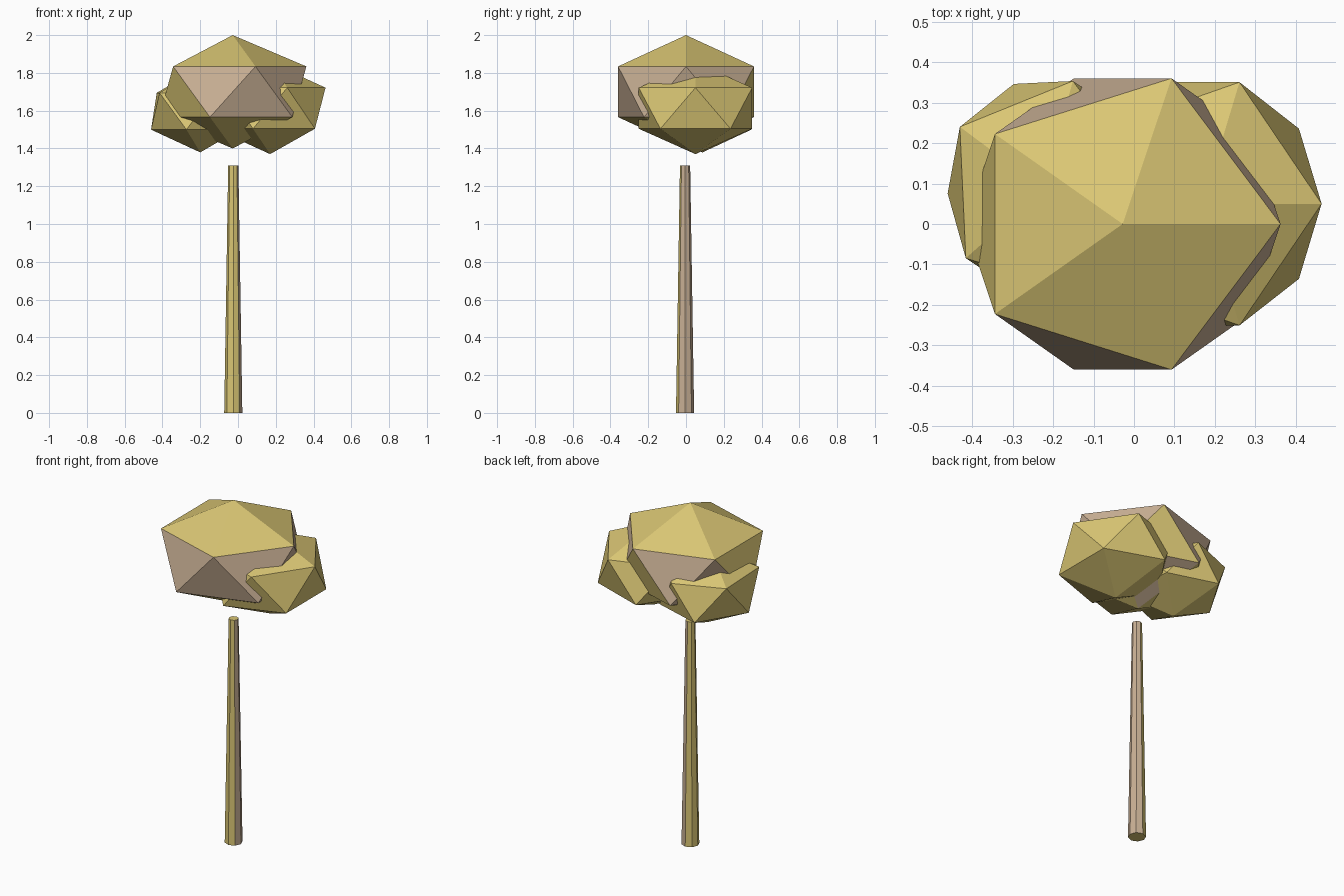
import bpy
import bmesh
import math
from mathutils import Matrix

cube = bpy.data.objects.get("Cube")
if cube:
    bpy.data.objects.remove(cube, do_unlink=True)


def make_material(name, rgb):
    mat = bpy.data.materials.new(name)
    mat.use_nodes = True
    color = (*rgb, 1.0)
    mat.diffuse_color = color
    bsdf = next(n for n in mat.node_tree.nodes if n.type == 'BSDF_PRINCIPLED')
    bsdf.inputs["Base Color"].default_value = color
    bsdf.inputs["Roughness"].default_value = 0.9
    return mat


GOLD = make_material("golden_yellow", (0.70, 0.565, 0.174))
BROWN = make_material("dusty_brown", (0.578, 0.429, 0.296))


def azimuth(vec):
    return math.degrees(math.atan2(vec.y, vec.x)) % 360


def finish(bm, name, location, is_brown=None):
    """Colour faces by a rule and turn the bmesh into a flat shaded object."""
    bm.normal_update()
    for face in bm.faces:
        face.smooth = False
        if is_brown and is_brown(face):
            face.material_index = 1
    mesh = bpy.data.meshes.new(name)
    bm.to_mesh(mesh)
    bm.free()
    mesh.materials.append(GOLD)
    mesh.materials.append(BROWN)
    obj = bpy.data.objects.new(name, mesh)
    obj.location = location
    bpy.context.collection.objects.link(obj)
    return obj


def leaf_clump(name, location, radii, turn=0.0, lean=0.0, is_brown=None):
    """Faceted clump: a squashed icosahedron, optionally turned and leaning in x."""
    bm = bmesh.new()
    bmesh.ops.create_icosphere(bm, subdivisions=1, radius=1.0)
    bm.transform(Matrix.Rotation(math.radians(turn), 4, 'Z') @ Matrix.Diagonal((*radii, 1.0)))
    for v in bm.verts:
        v.co.x += lean * v.co.z
    return finish(bm, name, location, is_brown)


# Brown sectors of the crown, counted in steps of 36 degrees
BROWN_BAND = {0, 1, 3, 4, 7, 8, 9}
BROWN_BASE = {2}


def crown_rule(face):
    center = face.calc_center_median()
    sector = round(azimuth(center) / 36) % 10
    if abs(center.z) < 0.1:
        return sector in BROWN_BAND
    return center.z < 0 and sector in BROWN_BASE


def trunk_rule(face):
    if abs(face.normal.z) > 0.9:
        return False
    return (azimuth(face.calc_center_median()) + 45) % 360 < 135


# Trunk: tapered eight sided pole
height = 1.31
bm = bmesh.new()
bmesh.ops.create_cone(bm, cap_ends=True, segments=8, radius1=0.048, radius2=0.027, depth=height)
finish(bm, "trunk", (-0.025, -0.005, height / 2), trunk_rule)

# Foliage: large crown and two lower clumps
leaf_clump("crown", (-0.028, 0, 1.70), (0.436, 0.423, 0.30), is_brown=crown_rule)
leaf_clump("left_clump", (0.17, 0.05, 1.613), (0.328, 0.353, 0.243))
leaf_clump("right_clump", (-0.212, 0.087, 1.597), (0.284, 0.309, 0.218), turn=2.6, lean=-0.056)
